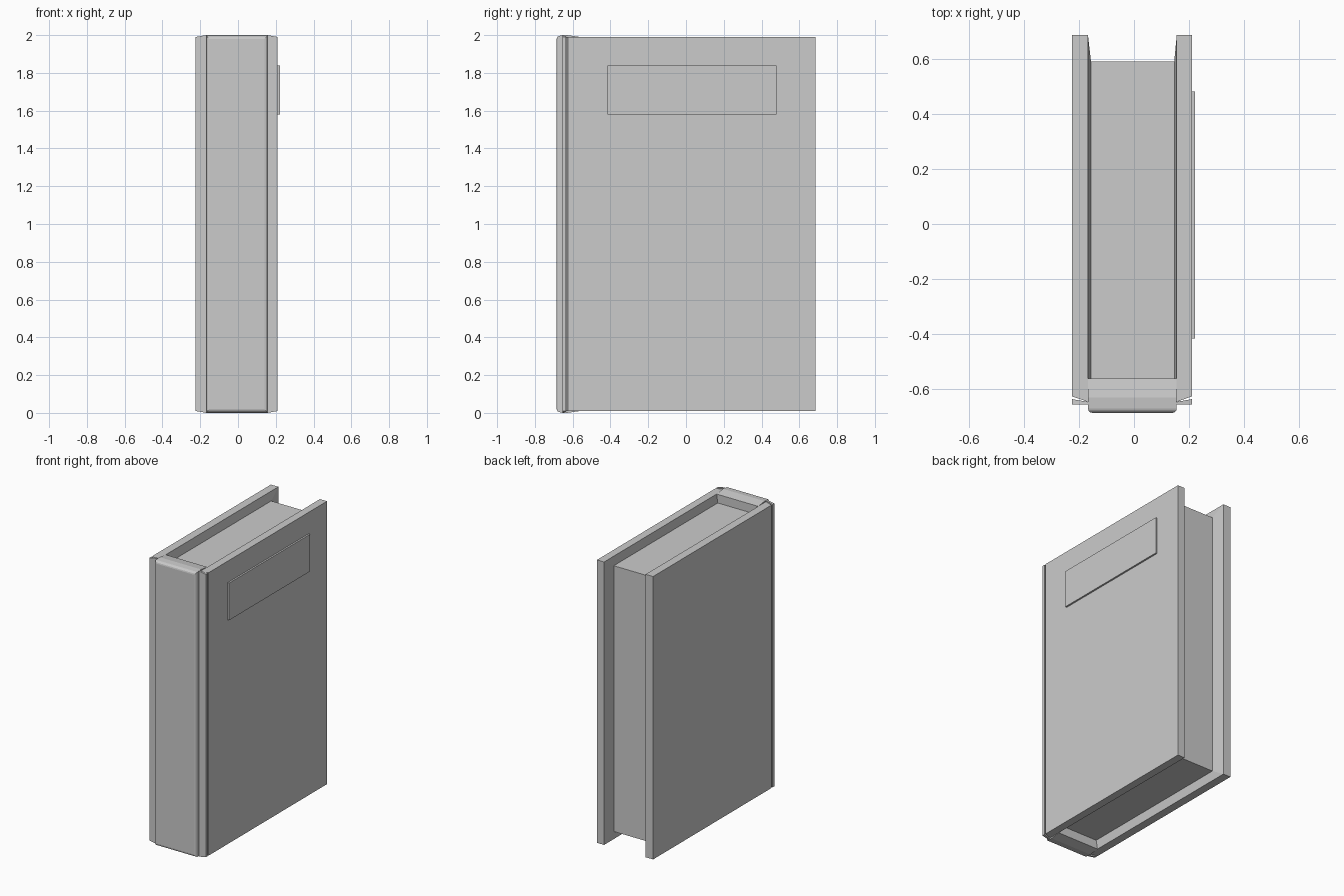
import bpy, bmesh

if "Cube" in bpy.data.objects:
    bpy.data.objects.remove(bpy.data.objects["Cube"])

def finish(name, bm):
    bmesh.ops.recalc_face_normals(bm, faces=bm.faces[:])
    me = bpy.data.meshes.new(name)
    bm.to_mesh(me)
    bm.free()
    ob = bpy.data.objects.new(name, me)
    bpy.context.collection.objects.link(ob)
    return ob

def loft(rings):
    # closed solid through point rings of equal length
    bm = bmesh.new()
    rs = [[bm.verts.new(p) for p in r] for r in rings]
    n = len(rs[0])
    for a, b in zip(rs, rs[1:]):
        for i in range(n):
            j = (i + 1) % n
            bm.faces.new((a[i], a[j], b[j], b[i]))
    bm.faces.new(rs[0][::-1])
    bm.faces.new(rs[-1])
    return bm

def rect(x, y0, y1, z0, z1):
    return [(x, y0, z0), (x, y1, z0), (x, y1, z1), (x, y0, z1)]

def box(name, x0, x1, *yz):
    return finish(name, loft([rect(x0, *yz), rect(x1, *yz)]))

# Page block
box("pages", -0.157, 0.147, -0.60, 0.59, 0.07, 1.93)

for side, outer, inner, lip in (("left", -0.225, -0.167, -0.156),
                                ("right", 0.21, 0.155, 0.146)):
    # Cover board with slanted front edge and lip sloping in to the pages
    finish(side + "_cover", loft([
        rect(outer, -0.625, 0.685, 0.01, 1.99),
        rect(inner, -0.645, 0.685, 0.01, 1.99),
        rect(lip, -0.56, 0.59, 0.07, 1.93)]))
    # Hinge strip beside the spine, separated from the cover by a groove
    finish(side + "_hinge_strip", loft([
        rect(outer, -0.655, -0.635, 0.01, 1.99),
        rect(inner, -0.655, -0.645, 0.0, 2.0)]))

# Spine block, top and bottom falling slightly towards the pages
prof = [(-0.685, 0.005), (-0.63, 0.0), (-0.56, 0.01),
        (-0.56, 1.99), (-0.63, 2.0), (-0.685, 1.995)]
bm = loft([[(x, y, z) for y, z in prof] for x in (-0.167, 0.155)])
front = [e for e in bm.edges if all(v.co.y < -0.68 for v in e.verts)]
bmesh.ops.bevel(bm, geom=front, offset=0.016, segments=3, profile=0.5,
                affect='EDGES')
finish("spine", bm)

# Raised label panel on the right cover
box("label_panel", 0.205, 0.222, -0.415, 0.48, 1.58, 1.84)
